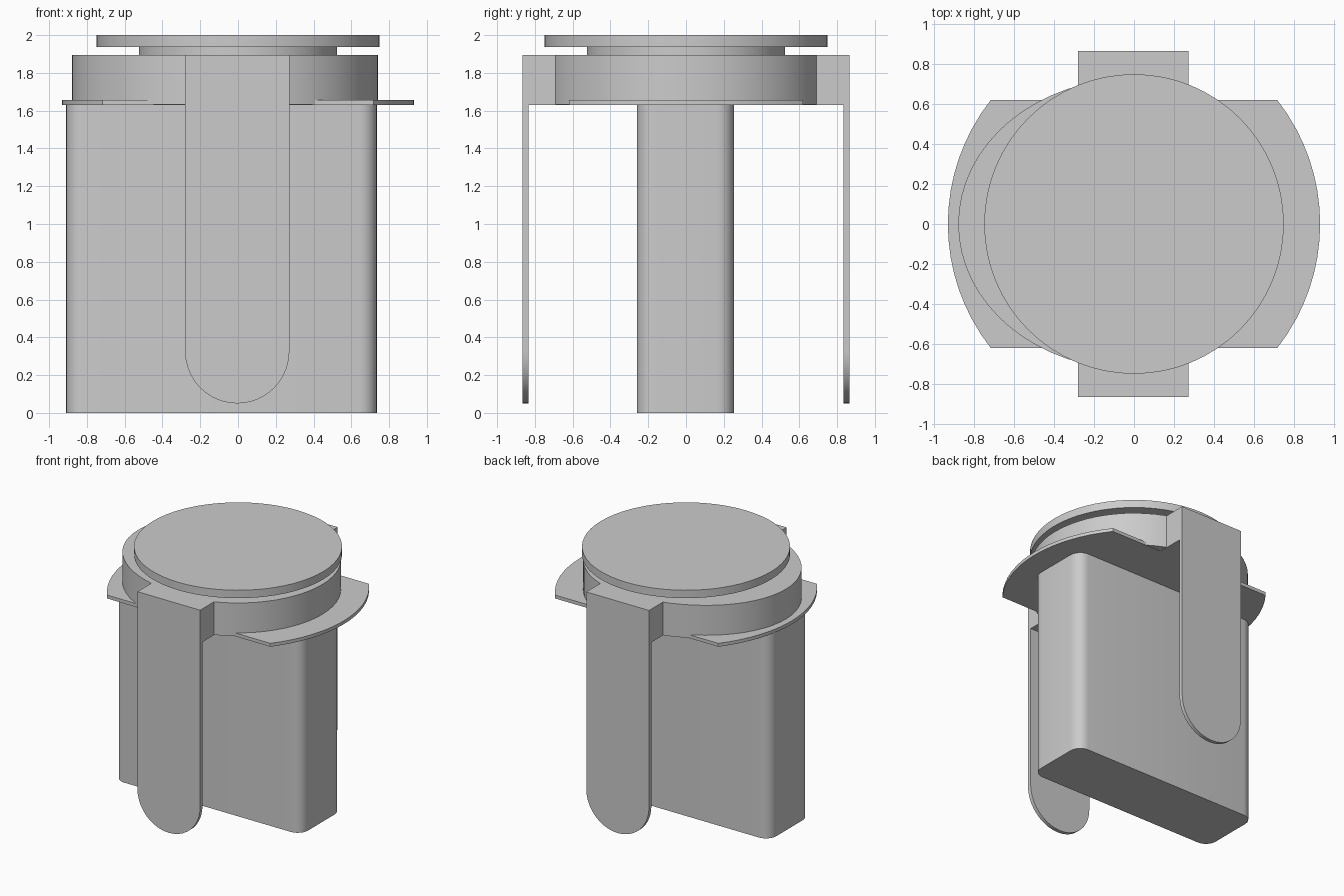
import bpy, bmesh
from math import sin, cos, pi, radians, sqrt, asin

if "Cube" in bpy.data.objects:
    bpy.data.objects.remove(bpy.data.objects["Cube"])


def extrude(name, pts, lo, hi, place):
    """Solid prism: place(a, b, depth) maps profile points into 3D."""
    bm = bmesh.new()
    low = [bm.verts.new(place(a, b, lo)) for a, b in pts]
    high = [bm.verts.new(place(a, b, hi)) for a, b in pts]
    bm.faces.new(low[::-1])
    bm.faces.new(high)
    n = len(pts)
    for i in range(n):
        j = (i + 1) % n
        bm.faces.new((low[i], low[j], high[j], high[i]))
    bmesh.ops.recalc_face_normals(bm, faces=bm.faces[:])
    me = bpy.data.meshes.new(name)
    bm.to_mesh(me)
    bm.free()
    ob = bpy.data.objects.new(name, me)
    bpy.context.collection.objects.link(ob)
    bpy.context.view_layer.objects.active = ob
    bpy.ops.object.select_all(action='DESELECT')
    ob.select_set(True)
    bpy.ops.object.shade_smooth_by_angle(angle=radians(30))
    return ob


def up(a, b, d):
    return (a, b, d)


def back(a, b, d):
    return (a, d, b)


def arc(cx, cy, rx, ry, a0, a1, n):
    return [(cx + rx * cos(a0 + (a1 - a0) * i / n),
             cy + ry * sin(a0 + (a1 - a0) * i / n)) for i in range(n + 1)]


def circle(r):
    return arc(0, 0, r, r, 0, 2 * pi, 64)[:-1]


def rounded_rect(x0, x1, y0, y1, r, n=6):
    corners = [(x1 - r, y1 - r), (x0 + r, y1 - r), (x0 + r, y0 + r), (x1 - r, y0 + r)]
    pts = []
    for k, (cx, cy) in enumerate(corners):
        pts += arc(cx, cy, r, r, k * pi / 2, (k + 1) * pi / 2, n)
    return pts


# Main body, offset towards -x
extrude("body", rounded_rect(-0.91, 0.735, -0.26, 0.255, 0.09), 0, 1.64, up)

# Thin flange with curved ends and straight front/back edges
half, tip, corner = 0.62, 0.932, 0.718
sag = tip - corner
rad = (half ** 2 + sag ** 2) / (2 * sag)
t = asin(half / rad)
right = arc(tip - rad, 0, rad, rad, -t, t, 16)
extrude("flange", right + [(-x, -y) for x, y in right], 1.63, 1.657, up)

# Collar: round on the right, stretched on the left
collar = (arc(0, 0, 0.742, 0.742, -pi / 2, pi / 2, 32)
          + arc(0, 0, 0.88, 0.73, pi / 2, 3 * pi / 2, 32))
extrude("collar", collar, 1.632, 1.895, up)

# Neck and top disc
extrude("neck", circle(0.525), 1.89, 1.94, up)
extrude("top_disc", circle(0.75), 1.937, 2.0, up)

# Front and back brackets with hanging round-ended straps
for side, s in (("front", -1), ("back", 1)):
    block = [(-0.28, s * 0.6), (0.272, s * 0.6), (0.272, s * 0.85), (-0.28, s * 0.85)]
    extrude(side + "_bracket", block, 1.63, 1.895, up)
    strap = [(0.272, 1.895), (-0.28, 1.895)] + arc(-0.004, 0.326, 0.276, 0.276, pi, 2 * pi, 20)
    extrude(side + "_strap", strap, s * 0.835, s * 0.865, back)
